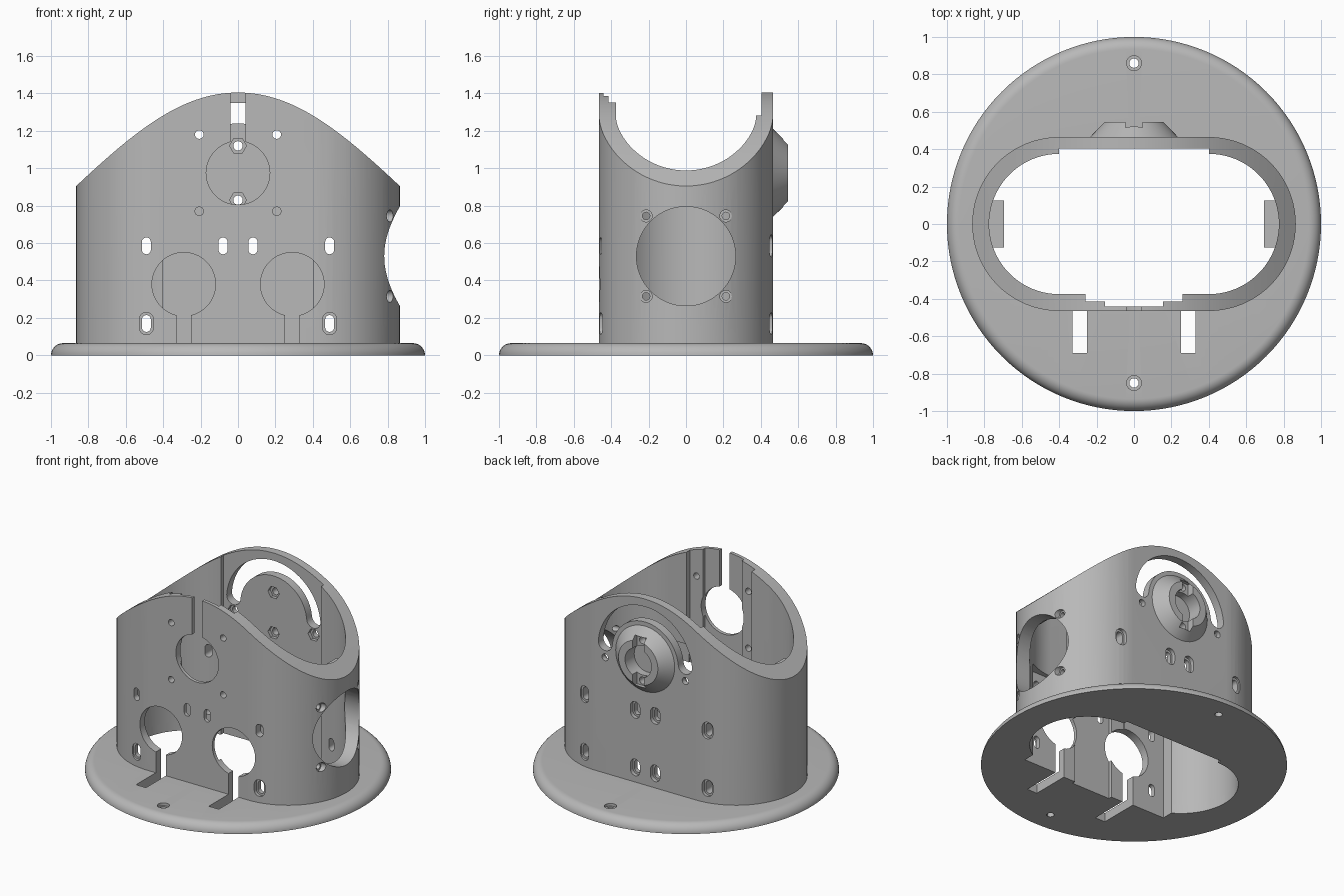
import bpy, bmesh
from math import sin, cos, pi, radians
from mathutils import Vector, Matrix
from mathutils.geometry import interpolate_bezier

old = bpy.data.objects.get("Cube")
if old:
    bpy.data.objects.remove(old, do_unlink=True)

grey = bpy.data.materials.new("matte_grey")
grey.use_nodes = True
GREY = (0.48, 0.48, 0.48, 1)
grey.diffuse_color = GREY
grey.node_tree.nodes["Principled BSDF"].inputs["Base Color"].default_value = GREY


def add_object(name, bm):
    bmesh.ops.recalc_face_normals(bm, faces=bm.faces)
    mesh = bpy.data.meshes.new(name)
    bm.to_mesh(mesh)
    bm.free()
    mesh.materials.append(grey)
    obj = bpy.data.objects.new(name, mesh)
    bpy.context.collection.objects.link(obj)
    return obj


def prism(name, points, axis, lo, hi):
    """Extrude a 2D outline along an axis from lo to hi."""
    place = {"X": lambda a, b, d: (d, a, b),
             "Y": lambda a, b, d: (a, d, b),
             "Z": lambda a, b, d: (a, b, d)}[axis]
    bm = bmesh.new()
    low = [bm.verts.new(place(a, b, lo)) for a, b in points]
    high = [bm.verts.new(place(a, b, hi)) for a, b in points]
    bm.faces.new(low)
    bm.faces.new(high)
    n = len(points)
    for i in range(n):
        j = (i + 1) % n
        bm.faces.new((low[i], low[j], high[j], high[i]))
    return add_object(name, bm)


def arc(cx, cy, r, start, end, n):
    return [(cx + r * cos(radians(start + (end - start) * i / n)),
             cy + r * sin(radians(start + (end - start) * i / n))) for i in range(n + 1)]


def circle(cx, cy, r, n=48):
    return arc(cx, cy, r, 0, 360, n)[:-1]


def rect(x0, x1, y0, y1):
    return [(x0, y0), (x1, y0), (x1, y1), (x0, y1)]


def stadium(r, half=0.4):
    return arc(half, 0, r, -90, 90, 40) + arc(-half, 0, r, 90, 270, 40)


def pill(cx, cz, w, h):
    r, s = w / 2, (h - w) / 2
    return arc(cx, cz + s, r, 0, 180, 10) + arc(cx, cz - s, r, 180, 360, 10)


cutters = []


def cut(targets, points, axis, lo, hi):
    tool = prism("cutter", points, axis, lo, hi)
    tool.hide_render = True
    cutters.append(tool)
    for obj in targets:
        mod = obj.modifiers.new("cut", "BOOLEAN")
        mod.operation, mod.solver, mod.object = "DIFFERENCE", "EXACT", tool


# Round base flange with a rounded top edge
FLANGE = 0.065
bm = bmesh.new()
outline = [(0, 0), (1, 0)] + arc(1 - FLANGE, 0, FLANGE, 10, 90, 8) + [(0, FLANGE)]
ring = [bm.verts.new((r, 0, z)) for r, z in outline]
edges = [bm.edges.new(pair) for pair in zip(ring, ring[1:])]
bmesh.ops.spin(bm, geom=ring + edges, axis=(0, 0, 1), cent=(0, 0, 0),
               angle=2 * pi, steps=128, use_merge=True)
bmesh.ops.remove_doubles(bm, verts=bm.verts, dist=1e-4)
base = add_object("base_flange", bm)

# Oval shell, trimmed on top by a domed profile
shell = prism("shell", stadium(0.465), "Z", FLANGE, 1.6)
dome = [tuple(p) for p in interpolate_bezier(
    Vector((0, 1.405)), Vector((0.3, 1.405)), Vector((0.55, 1.2)), Vector((0.865, 0.905)), 32)]
dome = [(p[0], p[1]) for p in dome] + [(0.95, 0.81)]
cut([shell], [(-x, z) for x, z in reversed(dome)] + dome[1:] + [(0.95, 2), (-0.95, 2)],
    "Y", -1, 1)

# Conical hub on the back wall
HUB_Z = 0.975
bm = bmesh.new()
bmesh.ops.create_cone(bm, cap_ends=True, segments=64, radius1=0.24, radius2=0.157, depth=0.085,
                      matrix=Matrix.Translation((0, 0.5025, HUB_Z)) @ Matrix.Rotation(-pi / 2, 4, "X"))
hub = add_object("back_hub", bm)

# Inner ledges at both ends
ledges = [prism(name, [(s * 0.8, 0.775), (s * 0.695, 0.86), (s * 0.695, 0.94), (s * 0.8, 0.94)],
                "Y", -0.125, 0.125)
          for name, s in (("left_ledge", 1), ("right_ledge", -1))]

# Hollow interior with stepped recesses
both = [base, shell]
cut(both, stadium(0.375), "Z", -0.2, 1.7)
cut(both, rect(-0.4, 0.4, 0.2, 0.405), "Z", -0.2, 1.7)
cut(both, rect(-0.26, 0.26, -0.415, -0.2), "Z", -0.2, 1.7)
cut(both, rect(-0.155, 0.155, -0.44, -0.2), "Z", -0.2, 1.7)
cut(both, rect(-0.59, 0.59, -0.405, -0.2), "Z", -0.2, 0.69)

# Front openings: upper window with top slit, lower windows with slits into the flange
cut([shell], circle(0, HUB_Z, 0.17), "Y", -0.6, -0.25)
cut([shell], rect(-0.04, 0.04, HUB_Z, 1.7), "Y", -0.6, -0.25)
for s in (-1, 1):
    x = s * 0.29
    cut([shell], circle(x, 0.38, 0.17), "Y", -0.6, -0.25)
    cut(both, rect(x - 0.04, x + 0.04, -0.3, 0.3), "Y", -0.69, -0.25)
    for dz in (-0.205, 0.205):
        cut([shell], circle(s * 0.207, HUB_Z + dz, 0.023, 16), "Y", -0.6, -0.25)

# Fastening slots in the front and back walls
for x in (-0.49, -0.08, 0.08, 0.49):
    for z in (0.17, 0.585):
        outer = abs(x) > 0.2
        cut([shell], pill(x, z, 0.048, 0.09), "Y", 0.25, 0.6)
        cut([shell], pill(x, z, 0.075, 0.12), "Y", 0.437, 0.6)
        if outer or z > 0.5:
            cut([shell], pill(x, z, 0.048, 0.09), "Y", -0.6, -0.25)
        if outer and z < 0.5:
            cut([shell], pill(x, z, 0.075, 0.12), "Y", -0.6, -0.437)

# Curved slot around the hub
cap = 0.055
a0, a1, mid = 5, 175, 0.32
ends = [(mid * cos(radians(a)), HUB_Z + mid * sin(radians(a))) for a in (a0, a1)]
cut([shell], arc(0, HUB_Z, mid + cap, a0, a1, 40)
    + arc(*ends[1], cap, a1, a1 + 180, 10)[1:-1]
    + arc(0, HUB_Z, mid - cap, a1, a0, 40)
    + arc(*ends[0], cap, a0 + 180, a0 + 360, 10)[1:-1], "Y", 0.25, 0.6)

# Hub pocket, keyways and hexagonal nut seats
cut([hub, shell], circle(0, HUB_Z, 0.105), "Y", 0.44, 0.7)
cut([hub], rect(-0.045, 0.045, HUB_Z - 0.18, HUB_Z + 0.18), "Y", 0.495, 0.7)
for x, z in ((0, 1.12), (0, 0.83), (-0.32, 0.9), (0.32, 0.9)):
    targets = [shell, hub] if x == 0 else [shell]
    cut(targets, circle(x, z, 0.025, 20), "Y", 0.25, 0.7)
    cut([shell], circle(x, z, 0.045, 6), "Y", 0.25, 0.43)

# Large side port with four counterbored screw holes
cut([shell, ledges[0]], circle(0, 0.53, 0.265, 64), "X", 0.5, 1)
for y in (-0.213, 0.213):
    for z in (0.315, 0.745):
        cut([shell], circle(y, z, 0.02, 16), "X", 0.6, 1)
        cut([shell], circle(y, z, 0.032, 20), "X", 0.79, 1)

# Flange screw holes
for y in (-0.85, 0.86):
    cut([base], circle(0, y, 0.025, 24), "Z", -0.2, 0.2)
    cut([base], circle(0, y, 0.04, 24), "Z", 0.045, 0.2)

# Bake the cuts, then drop the cutters
parts = [base, shell, hub] + ledges
bpy.context.view_layer.update()
graph = bpy.context.evaluated_depsgraph_get()
baked = [bpy.data.meshes.new_from_object(p.evaluated_get(graph)) for p in parts]
for part, mesh in zip(parts, baked):
    part.modifiers.clear()
    part.data = mesh
for tool in cutters:
    bpy.data.objects.remove(tool, do_unlink=True)

# Smooth curved walls, keep cut edges sharp
bpy.ops.object.select_all(action="DESELECT")
for part in parts:
    part.select_set(True)
bpy.context.view_layer.objects.active = shell
bpy.ops.object.shade_smooth_by_angle(angle=radians(25))
